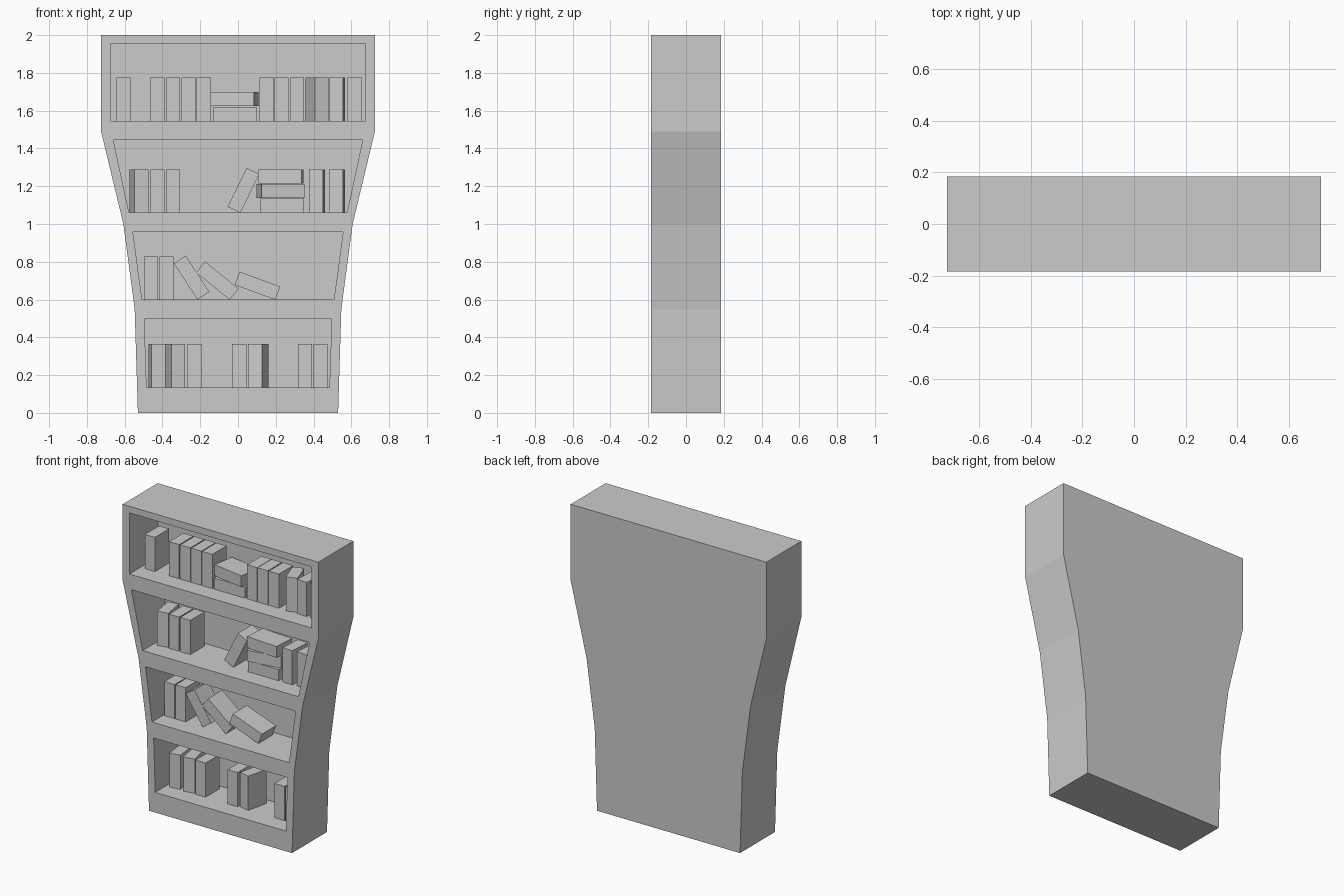
import bpy, bmesh
from math import radians

if "Cube" in bpy.data.objects:
    bpy.data.objects.remove(bpy.data.objects["Cube"])


def prism(name, pts, y0, y1):
    """Extrude an (x, z) outline from y0 to y1."""
    bm = bmesh.new()
    face = bm.faces.new([bm.verts.new((x, y0, z)) for x, z in pts])
    ext = bmesh.ops.extrude_face_region(bm, geom=[face])
    verts = [v for v in ext["geom"] if isinstance(v, bmesh.types.BMVert)]
    bmesh.ops.translate(bm, verts=verts, vec=(0, y1 - y0, 0))
    bmesh.ops.recalc_face_normals(bm, faces=bm.faces)
    mesh = bpy.data.meshes.new(name)
    bm.to_mesh(mesh)
    bm.free()
    ob = bpy.data.objects.new(name, mesh)
    bpy.context.collection.objects.link(ob)
    return ob


def mirrored(half):
    """Close a right-hand profile with its mirror image."""
    return half + [(-x, z) for x, z in reversed(half)]


# Flared bookcase body
body = prism("bookcase_body", mirrored(
    [(0.53, 0), (0.547, 0.55), (0.607, 1.0), (0.725, 1.49), (0.725, 2.0)]), -0.185, 0.185)

# Shelf recesses: (half width, z) at bottom and top
recesses = [((0.484, 0.135), (0.496, 0.496)),
            ((0.508, 0.60), (0.556, 0.957)),
            ((0.577, 1.06), (0.66, 1.445)),
            ((0.675, 1.546), (0.675, 1.955))]
bpy.context.view_layer.objects.active = body
for low, high in recesses:
    cutter = prism("recess_cutter", mirrored([low, high]), -0.3, 0.115)
    cutter.hide_render = True
    mod = body.modifiers.new("recess", 'BOOLEAN')
    mod.operation = 'DIFFERENCE'
    mod.solver = 'EXACT'
    mod.object = cutter
    bpy.ops.object.modifier_apply(modifier=mod.name)
    bpy.data.objects.remove(cutter)

# Books: all share one block size
W, D, H = 0.075, 0.15, 0.229
book_mesh = bpy.data.meshes.new("book")
bm = bmesh.new()
bmesh.ops.create_cube(bm, size=1)
bmesh.ops.scale(bm, vec=(W, D, H), verts=bm.verts)
bm.to_mesh(book_mesh)
bm.free()


def book(x, z, lean=0, turn=0):
    """Book centred at (x, z); lean tips it right, turn swivels it about z."""
    ob = bpy.data.objects.new("book", book_mesh)
    ob.location = (x, 0.008, z)
    ob.rotation_euler = (0, radians(lean), radians(turn))
    bpy.context.collection.objects.link(ob)


# Upright books: shelf floor -> (x, turn)
upright = {
    1.546: [(-0.606, 0), (-0.426, 0), (-0.344, 0), (-0.262, 0), (-0.181, 0), (0.152, 0),
            (0.23, 0), (0.312, 0), (0.417, 20), (0.524, -4), (0.617, 0)],
    1.06: [(-0.524, 10), (-0.427, 0), (-0.344, 0), (0.418, -4), (0.524, -4)],
    0.60: [(-0.46, 0), (-0.378, 0)],
    0.135: [(-0.429, 6), (-0.332, 12), (-0.231, 0), (0.007, 0), (0.107, -13),
            (0.354, 0), (0.436, 0)],
}
for floor, row in upright.items():
    for x, turn in row:
        book(x, floor + H / 2, 0, turn)

# Stacked books lying flat
for x, z, turn in [(-0.016, 1.583, 0), (-0.016, 1.662, -10),
                   (0.234, 1.097, 0), (0.225, 1.175, 10), (0.228, 1.252, -4)]:
    book(x, z, 90, turn)

# Leaning books
for x, z, lean in [(0.029, 1.178, 26), (-0.246, 0.716, -33),
                   (-0.109, 0.70, -51), (0.103, 0.673, -70)]:
    book(x, z, lean)
